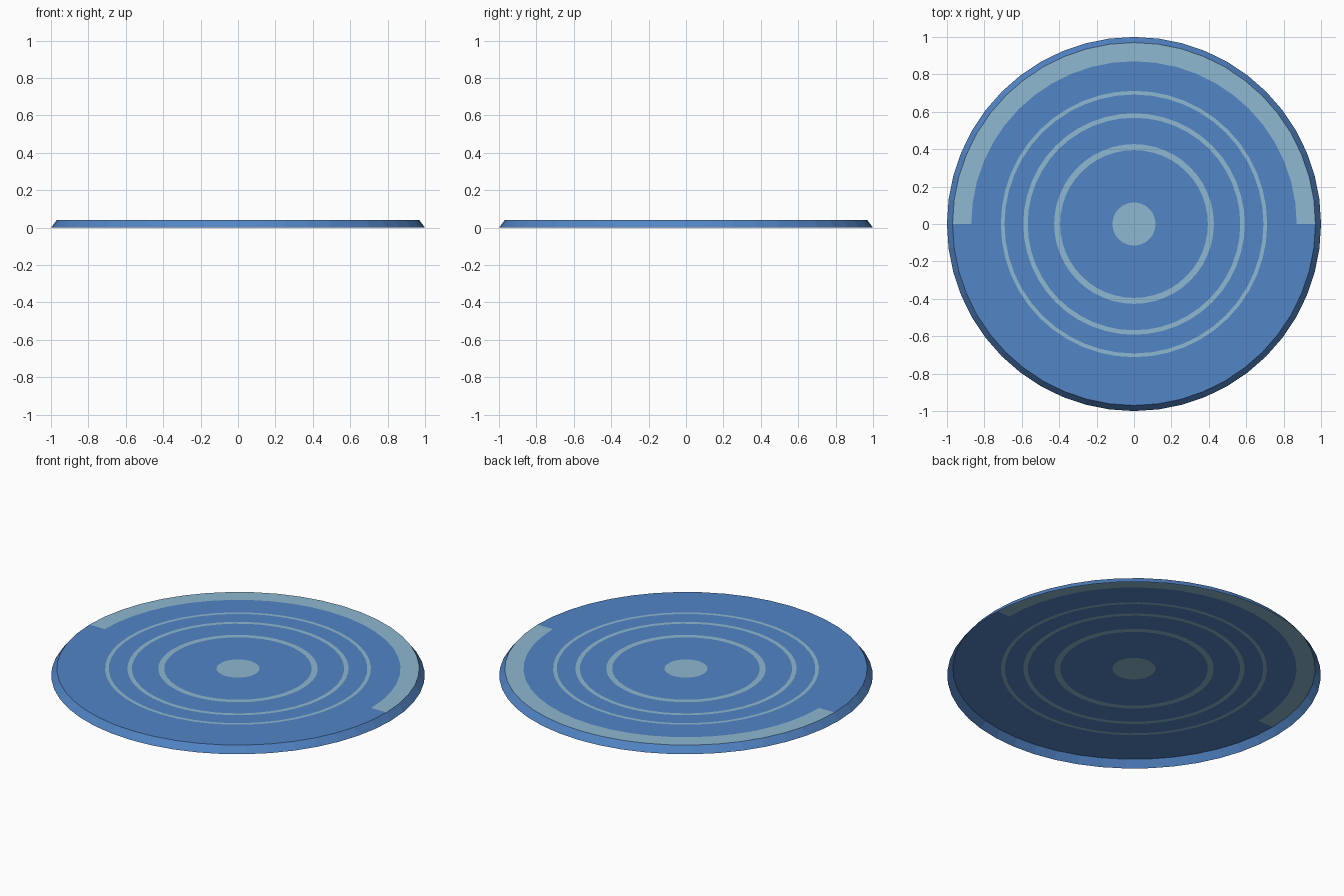
import bpy, bmesh, math

if "Cube" in bpy.data.objects:
    bpy.data.objects.remove(bpy.data.objects["Cube"])

SEGS = 48
HEIGHT = 0.04


def material(name, rgb):
    m = bpy.data.materials.new(name)
    m.diffuse_color = (*rgb, 1.0)
    m.use_nodes = True
    m.node_tree.nodes["Principled BSDF"].inputs["Base Color"].default_value = m.diffuse_color
    return m


blue = material("disc blue", (0.085, 0.235, 0.565))
pale = material("pale blue", (0.27, 0.48, 0.64))


def lathe(name, rings, colour_rule):
    """Open surface through (radius, z) rings, listed from the centre outwards."""
    bm = bmesh.new()
    loops = []
    for r, z in rings:
        if r == 0:
            loops.append([bm.verts.new((0, 0, z))] * SEGS)
        else:
            loops.append([bm.verts.new((r * math.cos(math.tau * i / SEGS),
                                        r * math.sin(math.tau * i / SEGS), z))
                          for i in range(SEGS)])
    for k in range(len(loops) - 1):
        a, b = loops[k], loops[k + 1]
        for i in range(SEGS):
            j = (i + 1) % SEGS
            corners = [a[i], b[i], b[j]] + ([a[j]] if a[j] is not a[i] else [])
            f = bm.faces.new(corners)
            f.material_index = colour_rule(k, f.calc_center_median())
    mesh = bpy.data.meshes.new(name)
    bm.to_mesh(mesh)
    bm.free()
    mesh.materials.append(blue)
    mesh.materials.append(pale)
    obj = bpy.data.objects.new(name, mesh)
    bpy.context.collection.objects.link(obj)
    return obj


# Top plate: pale hub, three thin pale rings, and a pale band on the back half
radii = [0, 0.115, 0.395, 0.427, 0.568, 0.592, 0.692, 0.712, 0.87, 0.97]
PALE_RINGS = {0, 2, 4, 6}
BAND = 8
lathe("top_plate", [(r, HEIGHT) for r in radii],
      lambda k, c: int(k in PALE_RINGS or (k == BAND and c.y > 0)))

# Sloping rim, open underneath
lathe("sloped_rim", [(0.97, HEIGHT), (1.0, 0.0)], lambda k, c: 0)
